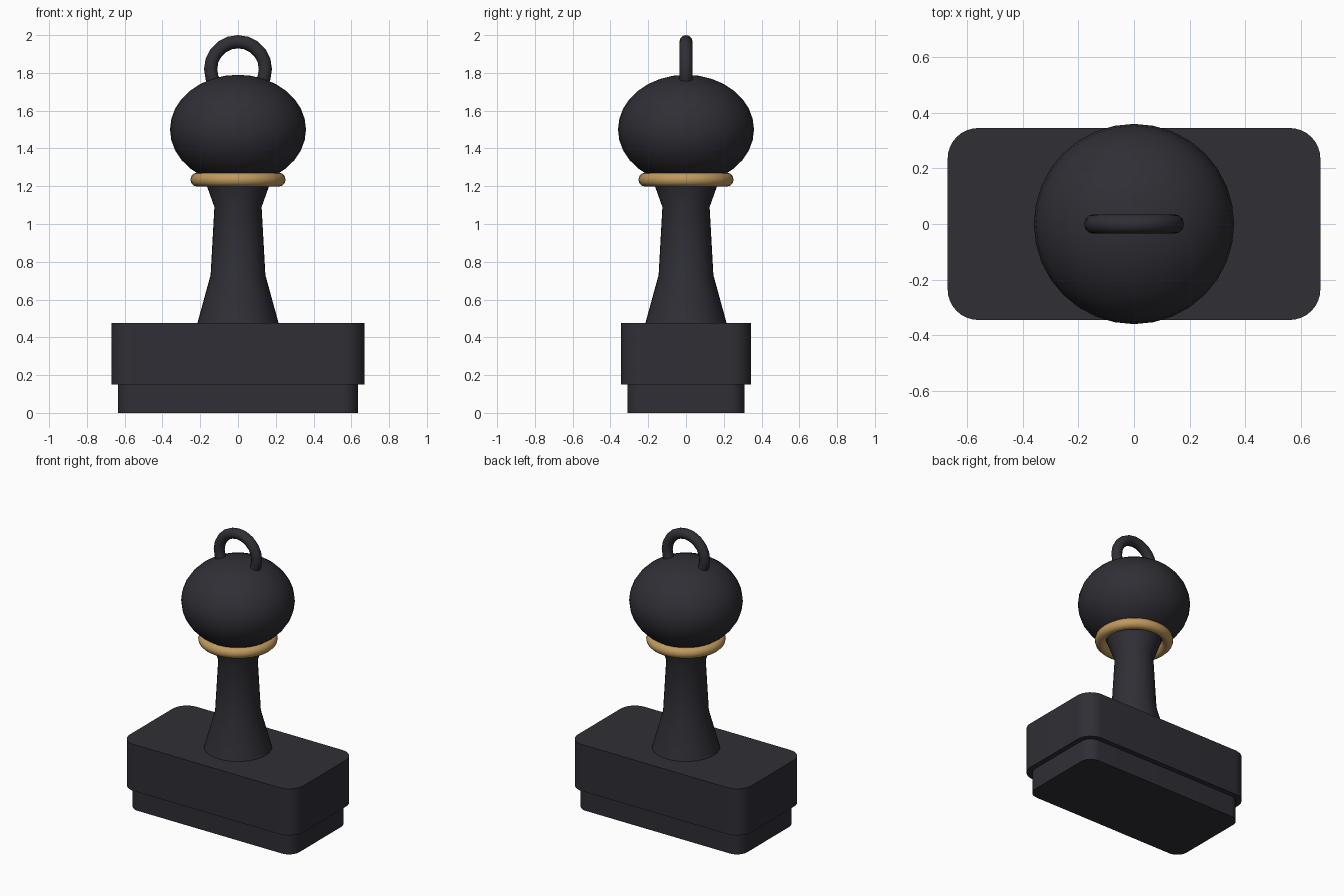
import bpy
import bmesh
from math import pi, cos, sin, radians

cube = bpy.data.objects.get("Cube")
if cube:
    bpy.data.objects.remove(cube, do_unlink=True)


def make_material(name, color):
    mat = bpy.data.materials.new(name)
    mat.use_nodes = True
    mat.diffuse_color = (*color, 1)
    mat.node_tree.nodes["Principled BSDF"].inputs["Base Color"].default_value = (*color, 1)
    return mat


black = make_material("charcoal black", (0.028, 0.028, 0.036))
brass = make_material("brass", (0.52, 0.32, 0.11))


def finish(name, mat, angle=30):
    obj = bpy.context.object
    obj.name = name
    obj.data.materials.append(mat)
    bpy.ops.object.shade_smooth_by_angle(angle=radians(angle))
    return obj


def add_mesh(name, bm, mat, angle=30):
    bmesh.ops.recalc_face_normals(bm, faces=bm.faces)
    mesh = bpy.data.meshes.new(name)
    bm.to_mesh(mesh)
    bm.free()
    obj = bpy.data.objects.new(name, mesh)
    bpy.context.collection.objects.link(obj)
    bpy.ops.object.select_all(action="DESELECT")
    obj.select_set(True)
    bpy.context.view_layer.objects.active = obj
    return finish(name, mat, angle)


def rounded_block(name, half_x, half_y, bottom, top, radius, steps=8):
    """Upright prism with rounded vertical corners."""
    bm = bmesh.new()
    verts = []
    for corner, (sx, sy) in enumerate([(1, 1), (-1, 1), (-1, -1), (1, -1)]):
        for i in range(steps + 1):
            a = (corner + i / steps) * pi / 2
            verts.append(bm.verts.new((sx * (half_x - radius) + radius * cos(a),
                                       sy * (half_y - radius) + radius * sin(a), bottom)))
    face = bm.faces.new(verts)
    side = bmesh.ops.extrude_face_region(bm, geom=[face], use_keep_orig=True)
    moved = [g for g in side["geom"] if isinstance(g, bmesh.types.BMVert)]
    bmesh.ops.translate(bm, verts=moved, vec=(0, 0, top - bottom))
    return add_mesh(name, bm, black)


def lathe(name, profile, mat, segments=32):
    """Spin a radius/height profile round the z axis."""
    bm = bmesh.new()
    rings = [[bm.verts.new((r * cos(2 * pi * i / segments), r * sin(2 * pi * i / segments), z))
              for i in range(segments)] for r, z in profile]
    for low, high in zip(rings, rings[1:]):
        for i in range(segments):
            j = (i + 1) % segments
            bm.faces.new((low[i], low[j], high[j], high[i]))
    bm.faces.new(rings[0])
    bm.faces.new(rings[-1])
    return add_mesh(name, bm, mat)


# Stepped base
rounded_block("base_pad", 0.635, 0.31, 0, 0.15, 0.08)
rounded_block("base_block", 0.67, 0.345, 0.15, 0.475, 0.11)

# Flared handle neck
lathe("neck", [(0.215, 0.475), (0.145, 0.73), (0.125, 1.09), (0.175, 1.23)], black)

# Collar ring
bpy.ops.mesh.primitive_torus_add(location=(0, 0, 1.235), major_radius=0.215, minor_radius=0.037,
                                 major_segments=32, minor_segments=12)
finish("collar", brass, 60)

# Flattened knob
bpy.ops.mesh.primitive_uv_sphere_add(segments=32, ring_count=16, radius=1, location=(0, 0, 1.5))
knob = finish("knob", black)
knob.scale = (0.36, 0.36, 0.29)

# Hanging loop
bpy.ops.mesh.primitive_torus_add(location=(0, 0, 1.82), rotation=(pi / 2, 0, 0),
                                 major_radius=0.145, minor_radius=0.035,
                                 major_segments=20, minor_segments=12)
finish("hanging_loop", black, 60)
